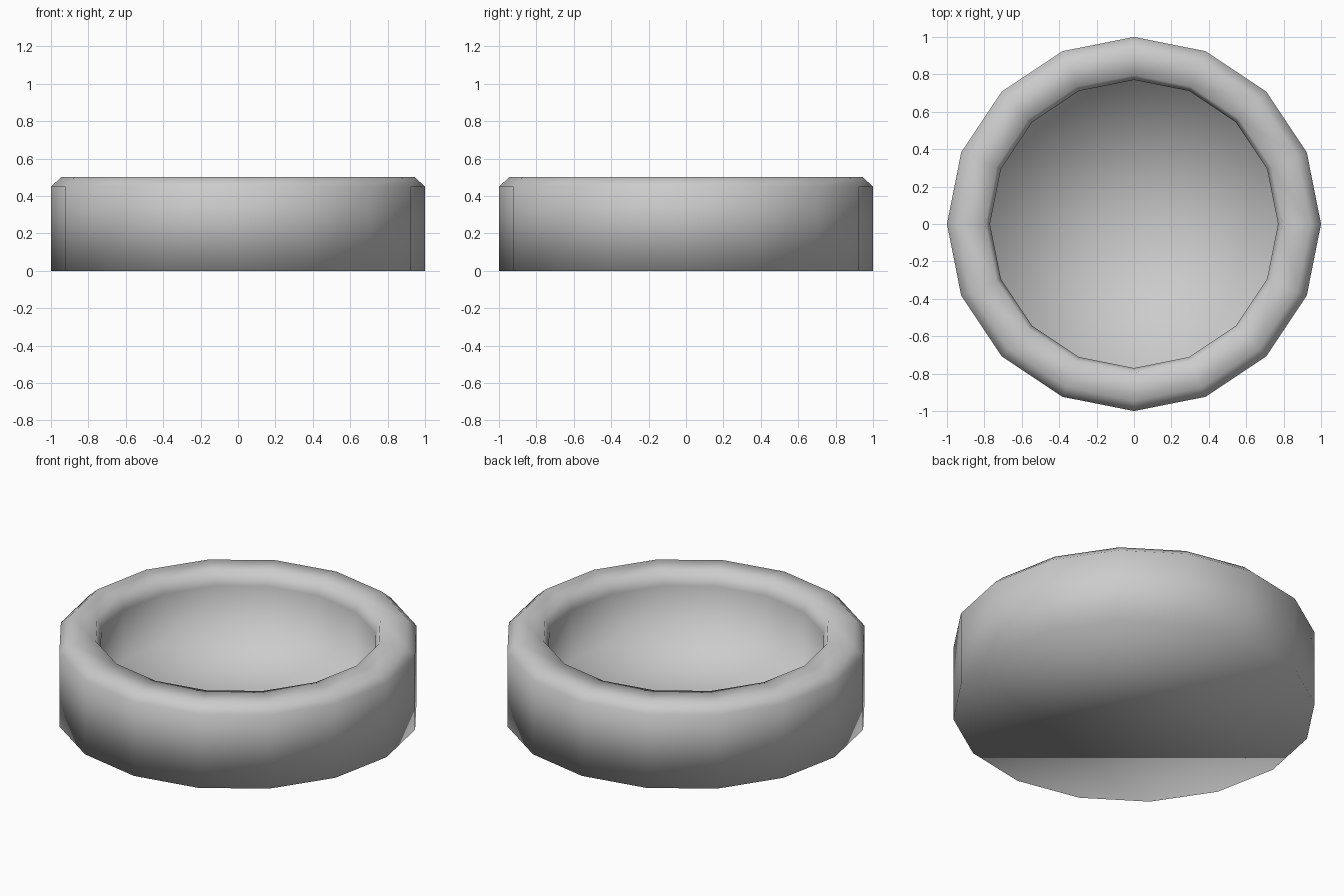
import bpy, bmesh, math

if "Cube" in bpy.data.objects:
    bpy.data.objects.remove(bpy.data.objects["Cube"])

SIDES = 16

def lathe(name, profile):
    """Revolve (radius, z) points; radius 0 closes to a single centre point."""
    bm = bmesh.new()
    rings = []
    for r, z in profile:
        if r == 0:
            rings.append([bm.verts.new((0, 0, z))])
        else:
            rings.append([bm.verts.new((r * math.cos(i * math.tau / SIDES),
                                        r * math.sin(i * math.tau / SIDES), z))
                          for i in range(SIDES)])
    for a, b in zip(rings, rings[1:]):
        for i in range(SIDES):
            j = (i + 1) % SIDES
            if len(b) == 1:
                bm.faces.new((a[i], a[j], b[0]))
            else:
                bm.faces.new((a[i], a[j], b[j], b[i]))
    # flat underside
    bm.faces.new(rings[0][::-1])
    for f in bm.faces:
        f.smooth = True
    bmesh.ops.recalc_face_normals(bm, faces=bm.faces)
    mesh = bpy.data.meshes.new(name)
    bm.to_mesh(mesh)
    bm.free()
    obj = bpy.data.objects.new(name, mesh)
    bpy.context.collection.objects.link(obj)
    return obj

# outer wall, chamfered rim, inner lip, steep inner wall and flat floor
profile = [(1, 0), (1, 0.45), (0.945, 0.5), (0.795, 0.5), (0.77, 0.42),
           (0.77, 0.12), (0, 0.12)]
lathe("round_dish", profile)
